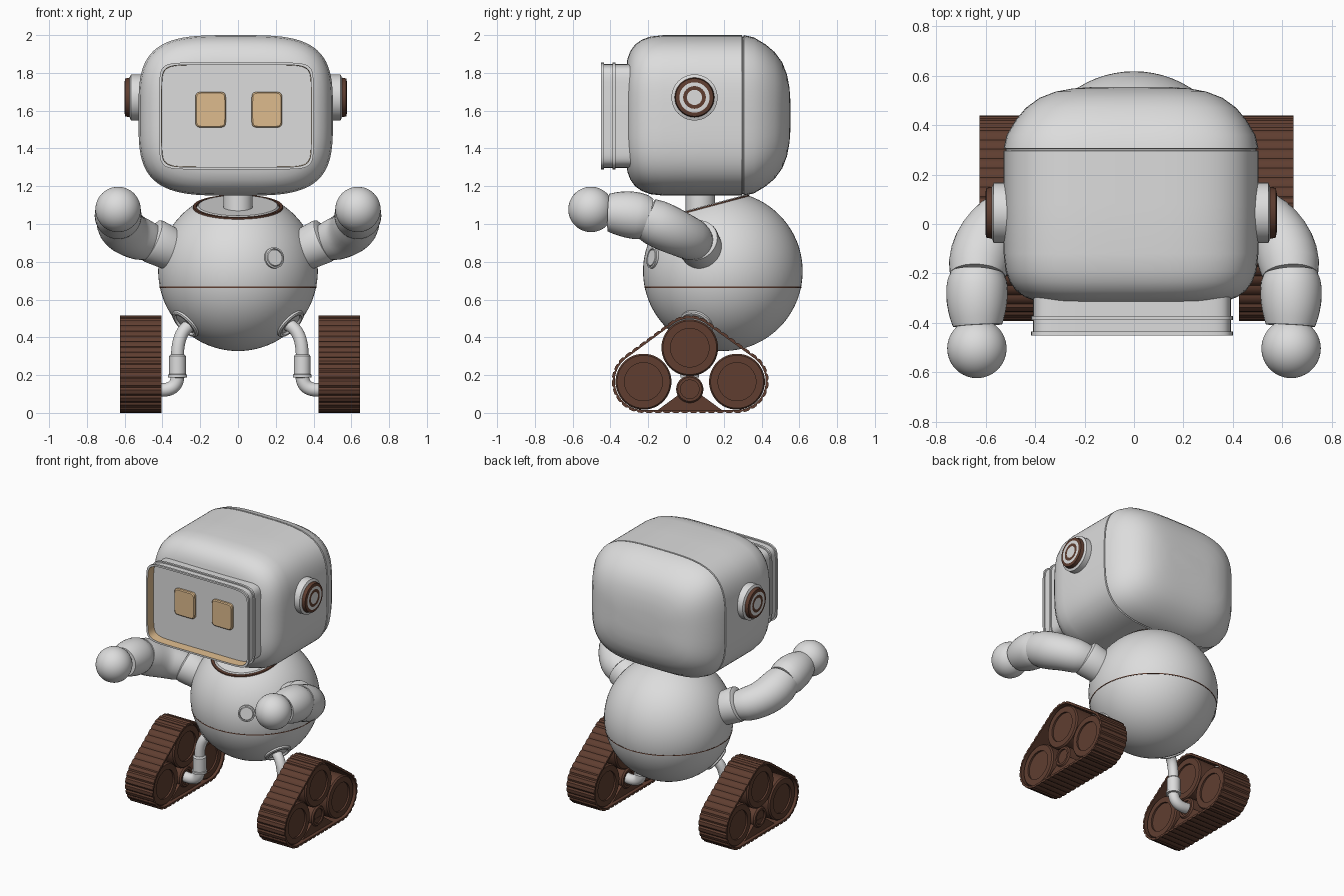
import bpy, bmesh, math
from mathutils import Vector, Quaternion

if "Cube" in bpy.data.objects:
    bpy.data.objects.remove(bpy.data.objects["Cube"])


def material(name, rgb):
    m = bpy.data.materials.new(name)
    m.use_nodes = True
    m.diffuse_color = (*rgb, 1)
    m.node_tree.nodes["Principled BSDF"].inputs["Base Color"].default_value = (*rgb, 1)
    return m


GREY = material("light grey", (0.72, 0.72, 0.72))
BROWN = material("dark brown", (0.115, 0.048, 0.03))
CREAM = material("warm cream", (0.73, 0.5, 0.27))
SIDES = ((-1, "right"), (1, "left"))


def loft(name, rings, base=GREY, accent=None, bands=(), closed=False):
    """Skin rings of points; the listed bands take the accent colour."""
    bm = bmesh.new()
    loops = [[bm.verts.new(p) for p in ring] for ring in rings]
    n = len(loops[0])
    for i in range(len(loops) if closed else len(loops) - 1):
        a, b = loops[i], loops[(i + 1) % len(loops)]
        for j in range(n):
            k = (j + 1) % n
            f = bm.faces.new((a[j], a[k], b[k], b[j]))
            f.material_index = int(i in bands)
    if not closed:
        bm.faces.new(loops[0][::-1])
        bm.faces.new(loops[-1])
    bmesh.ops.recalc_face_normals(bm, faces=bm.faces)
    mesh = bpy.data.meshes.new(name)
    bm.to_mesh(mesh)
    bm.free()
    mesh.materials.append(base)
    if accent:
        mesh.materials.append(accent)
    mesh.shade_smooth()
    mesh.set_sharp_from_angle(angle=math.radians(35))
    obj = bpy.data.objects.new(name, mesh)
    bpy.context.collection.objects.link(obj)
    return obj


def circle(center, quat, r, n):
    return [center + quat @ Vector((r * math.cos(t), r * math.sin(t), 0))
            for t in (math.tau * j / n for j in range(n))]


def lathe(name, profile, origin, axis, n=48, **kw):
    """Revolve (radius, height) pairs about an axis."""
    axis = Vector(axis).normalized()
    q = axis.to_track_quat('Z', 'Y')
    return loft(name, [circle(Vector(origin) + axis * h, q, r, n) for r, h in profile], **kw)


def tube(name, a, c, b, radii, n=32):
    """Sweep a circle along a quadratic curve with changing radius."""
    a, c, b = Vector(a), Vector(c), Vector(b)
    rings, q, last = [], Quaternion(), Vector((0, 0, 1))
    for i, r in enumerate(radii):
        t = i / (len(radii) - 1)
        d = ((c - a) * (1 - t) + (b - c) * t).normalized()
        q = last.rotation_difference(d) @ q
        last = d
        rings.append(circle(a * (1 - t) ** 2 + c * 2 * t * (1 - t) + b * t * t, q, r, n))
    return loft(name, rings)


def soft_box(name, cx, cz, w, h, power, stations, **kw):
    """Rounded rectangles stacked along y, from (y, inset) pairs."""
    def part(v):
        return math.copysign(abs(v) ** (2 / power), v)
    angles = [math.tau * (j + 0.5) / 80 for j in range(80)]
    return loft(name, [[(cx + (w - i) * part(math.cos(t)), y, cz + (h - i) * part(math.sin(t)))
                        for t in angles] for y, i in stations], **kw)


def ball(r, lo=-86, hi=86, steps=28):
    return [(r * math.cos(t), r * math.sin(t)) for t in
            (math.radians(lo + (hi - lo) * k / steps) for k in range(steps + 1))]


# Head shell with a groove ahead of the rear cover
soft_box("head", -0.012, 1.575, 0.515, 0.425, 3.6, [
    (-0.325, 0.3), (-0.32, 0.2), (-0.31, 0.125), (-0.295, 0.085), (-0.27, 0.05),
    (-0.235, 0.025), (-0.19, 0.008), (-0.12, 0), (0.08, 0), (0.296, 0), (0.298, 0.008),
    (0.304, 0.008), (0.306, 0), (0.36, 0.012), (0.42, 0.048), (0.47, 0.09), (0.51, 0.145),
    (0.535, 0.21), (0.548, 0.28), (0.553, 0.35)])

# Screen frame: ribbed outside, cream inner wall, recessed screen
soft_box("screen_frame", -0.008, 1.572, 0.408, 0.283, 10, [
    (-0.25, 0.008), (-0.372, 0.008), (-0.372, 0), (-0.388, 0), (-0.388, 0.008),
    (-0.435, 0.008), (-0.435, 0), (-0.45, 0), (-0.45, 0.012), (-0.385, 0.014)],
    accent=CREAM, bands=(8,))

# Body, tilted so that the collar leans forward
R = 0.4225
BODY = Vector((0, 0.195, 0.75))
LEAN = Vector((0, -math.sin(math.radians(15)), math.cos(math.radians(15))))
shell = ball(R, -88, 55.5, 40)
rim_r, rim_h = shell[-1]
lathe("body", shell + [(rim_r - 0.002, rim_h + 0.008), (rim_r - 0.018, rim_h + 0.008),
                       (rim_r - 0.02, rim_h), (rim_r - 0.03, rim_h + 0.012)],
      BODY, LEAN, n=64, accent=BROWN, bands=(40, 41, 42))
lathe("waist_seam", [(0.41, -0.003), (0.4155, -0.003), (0.4155, 0.003), (0.41, 0.003)],
      (0, 0.195, 0.665), (0, 0, 1), n=64, base=BROWN)
lathe("neck", [(0.078, 0), (0.078, 0.16)], (0, 0.075, 1.04), (0, 0, 1))

# Chest button
d = Vector((0.19, -0.368, 0.07)).normalized()
lathe("chest_button", [(0.056, -0.02), (0.056, 0.008), (0.048, 0.01), (0.046, 0.004),
                       (0.042, 0.01)], BODY + d * R, d)

for s, side in SIDES:
    # Eyes
    soft_box(side + "_eye", 0.004 + s * 0.149, 1.605, 0.081, 0.094, 8,
             [(-0.38, 0), (-0.4, 0), (-0.406, 0.006)], base=CREAM)

    # Ears with concentric rings
    lathe(side + "_ear", [(0.122, 0), (0.122, 0.07), (0.105, 0.077), (0.1, 0.1), (0.08, 0.104),
                          (0.06, 0.104), (0.04, 0.104)], (s * 0.485 - 0.012, 0.045, 1.67),
          (s, 0, 0), accent=BROWN, bands=(2, 3, 5))

    # Arms
    lathe(side + "_sleeve", [(0.1, 0), (0.112, 0.06), (0.119, 0.165), (0.116, 0.18), (0.1, 0.19)],
          (s * 0.3, 0.1, 0.84), (s * 0.17, -0.05, 0.08))
    tube(side + "_upper_arm", (s * 0.44, 0.06, 0.905), (s * 0.62, 0, 0.93),
         (s * 0.632, -0.21, 1.03),
         [0.09, 0.104, 0.112, 0.115, 0.117, 0.12, 0.123, 0.124, 0.122, 0.112])
    tube(side + "_forearm", (s * 0.632, -0.2, 1.03), (s * 0.638, -0.3, 1.055),
         (s * 0.632, -0.41, 1.06), [0.108, 0.12, 0.124, 0.124, 0.122, 0.117, 0.11, 0.1])
    lathe(side + "_hand", ball(0.12), (s * 0.635, -0.503, 1.077), (0, -1, 0.1))

    # Legs
    def at(x, y, z):
        return Vector((0.01 + s * x, y, z))

    d = Vector((s * 0.28, -0.14, -0.28)).normalized()
    lathe(side + "_hip_socket", [(0.09, -0.03), (0.09, 0.018), (0.082, 0.024), (0.07, 0.024),
                                 (0.062, 0.008)], BODY + d * 0.405, d)
    tube(side + "_upper_leg", at(0.25, 0.06, 0.47), at(0.335, 0.015, 0.44), at(0.33, 0.02, 0.28),
         [0.034] * 12)
    lathe(side + "_shin", [(0.036, 0.31), (0.044, 0.3), (0.044, 0.205), (0.05, 0.203),
                           (0.05, 0.188), (0.036, 0.186)], at(0.33, 0.02, 0), (0, 0, 1))
    tube(side + "_ankle", at(0.33, 0.02, 0.2), at(0.33, 0.02, 0.105), at(0.45, 0.02, 0.125),
         [0.036] * 12)

    # Track wheels
    wheels = ((-0.225, 0.165), (0.27, 0.165), (0.02, 0.345))
    for (y, z), r, label in zip(wheels + ((0.02, 0.125),), (0.148, 0.148, 0.15, 0.072),
                                ("front", "rear", "top", "hub")):
        k = r * 0.68
        lathe(f"{side}_{label}_wheel", [(k, 0.012), (k, 0), (r - 0.008, 0), (r, 0.01), (r, 0.18),
                                        (r - 0.008, 0.19), (k, 0.19), (k, 0.178)],
              at(0.43, y, z), (s, 0, 0), base=BROWN)
    loft(side + "_track_bracket", [[at(x, -0.15, 0.015), at(x, 0.19, 0.015), at(x, 0.06, 0.11),
                                    at(x, -0.02, 0.11)] for x in (0.44, 0.61)], base=BROWN)

    # Belt: path stretched round the wheels, resampled evenly, grooved between slats
    hull = []
    for j in range(180):
        t = math.tau * j / 180
        u = Vector((math.cos(t), math.sin(t)))
        hull.append(max((Vector(w) for w in wheels), key=lambda w: w.dot(u)) + u * 0.168)
    lengths = [(hull[(j + 1) % 180] - p).length for j, p in enumerate(hull)]
    count, path, j, passed = 184, [], 0, 0
    for i in range(count):
        goal = sum(lengths) * i / count
        while passed + lengths[j] < goal:
            passed += lengths[j]
            j += 1
        path.append(hull[j].lerp(hull[(j + 1) % 180], (goal - passed) / lengths[j]))
    rings = []
    for i, p in enumerate(path):
        along = (path[(i + 1) % count] - path[i - 1]).normalized()
        inward = Vector((-along.y, along.x))
        outer = p + inward * (0.007 if i % 4 == 0 else 0)
        inner = p + inward * 0.016
        rings.append([at(x, q.x, max(q.y + 0.003, 0)) for x, q in
                      ((0.415, outer), (0.635, outer), (0.635, inner), (0.415, inner))])
    loft(side + "_track_belt", rings, base=BROWN, closed=True)
